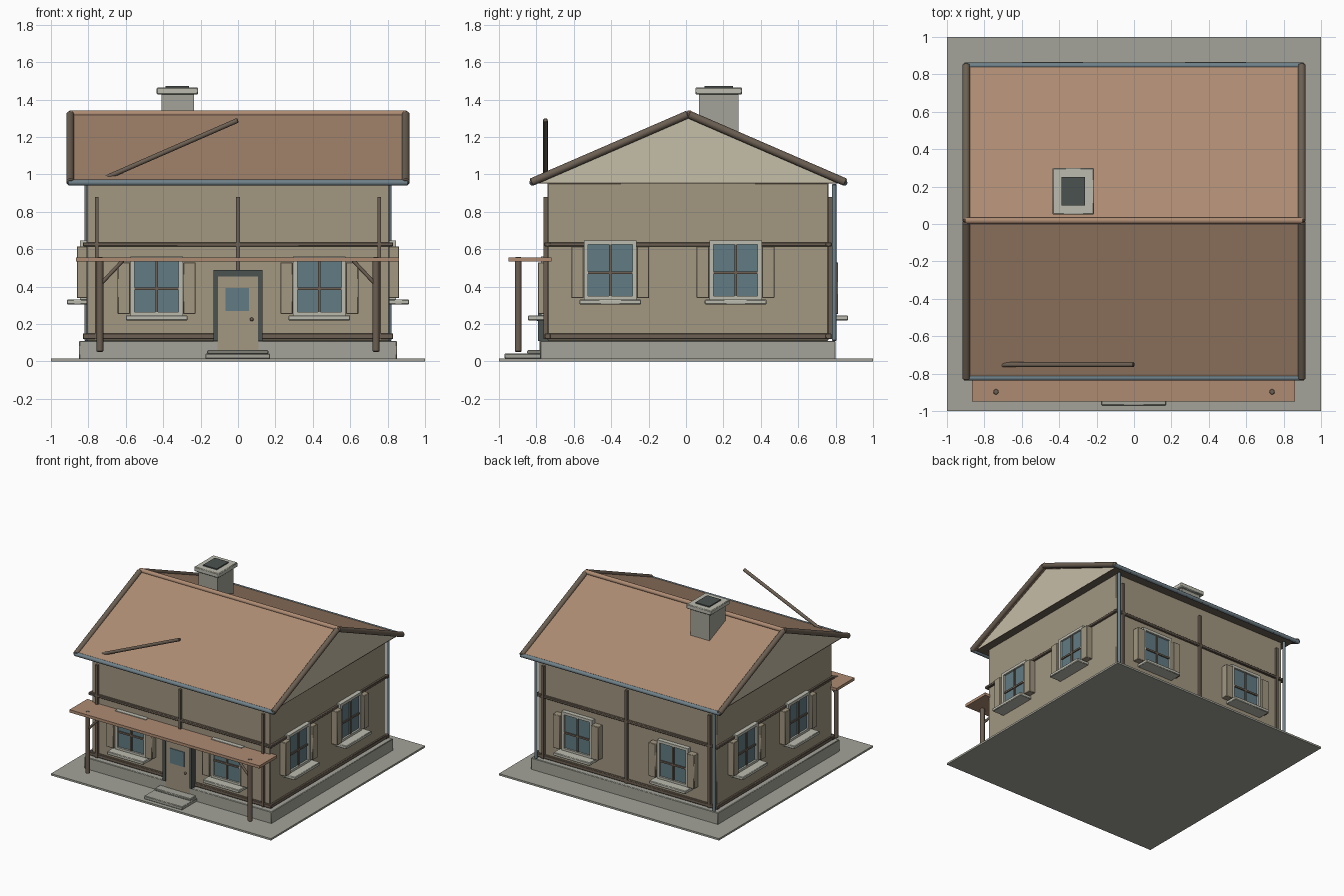
import bpy, math
from mathutils import Vector, Matrix

if "Cube" in bpy.data.objects:
    bpy.data.objects.remove(bpy.data.objects["Cube"])


def material(name, rgb):
    m = bpy.data.materials.new(name)
    m.diffuse_color = (*rgb, 1)
    m.use_nodes = True
    m.node_tree.nodes["Principled BSDF"].inputs["Base Color"].default_value = m.diffuse_color
    return m


WALL = material("wall", (0.36, 0.31, 0.22))
CREAM = material("cream", (0.56, 0.51, 0.39))
STONE = material("stone", (0.37, 0.37, 0.32))
TRIM = material("pale_trim", (0.50, 0.50, 0.43))
TILE = material("roof_tile", (0.42, 0.26, 0.17))
WOOD = material("dark_wood", (0.15, 0.115, 0.085))
METAL = material("gutter_metal", (0.16, 0.22, 0.25))
GLASS = material("glass", (0.12, 0.20, 0.23))
DARK = material("dark_frame", (0.07, 0.085, 0.08))


def mesh_object(name, verts, faces, mat):
    me = bpy.data.meshes.new(name)
    me.from_pydata(verts, [], faces)
    me.materials.append(mat)
    ob = bpy.data.objects.new(name, me)
    bpy.context.collection.objects.link(ob)
    return ob


def box(name, x, y, z, mat, frame=None, bevel=0):
    """Box from (min, max) ranges, optionally placed by a frame matrix."""
    v = [Vector((a, b, c)) for a in x for b in y for c in z]
    f = [(0, 1, 3, 2), (4, 6, 7, 5), (0, 4, 5, 1), (2, 3, 7, 6), (0, 2, 6, 4), (1, 5, 7, 3)]
    ob = mesh_object(name, v, f, mat)
    if frame:
        ob.matrix_world = frame
    if bevel:
        b = ob.modifiers.new("bevel", 'BEVEL')
        b.width, b.segments = bevel, 1
    return ob


def rod(name, a, b, r, mat, sides=12):
    """Round bar between two points."""
    a, b = Vector(a), Vector(b)
    d = b - a
    bpy.ops.mesh.primitive_cylinder_add(vertices=sides, radius=r, depth=d.length, location=(a + b) / 2)
    ob = bpy.context.object
    ob.rotation_euler = d.to_track_quat('Z', 'Y').to_euler()
    ob.name = name
    ob.data.materials.append(mat)
    m = ob.modifiers.new("bevel", 'BEVEL')
    m.width, m.segments, m.limit_method = r * 0.3, 1, 'ANGLE'
    m.angle_limit = math.radians(50)
    return ob


def prism(name, profile, x0, x1, mat):
    """Side (y, z) profile extruded along x."""
    n = len(profile)
    v = [(x, y, z) for x in (x0, x1) for y, z in profile]
    f = [tuple(range(n))[::-1], tuple(range(n, 2 * n))]
    f += [(i, (i + 1) % n, n + (i + 1) % n, n + i) for i in range(n)]
    return mesh_object(name, v, f, mat)


# ground, foundation, walls
box("ground_slab", (-1, 1), (-1, 1), (0, 0.015), STONE)
box("foundation", (-0.85, 0.85), (-0.78, 0.80), (0.01, 0.11), STONE, bevel=0.004)
box("walls", (-0.81, 0.81), (-0.74, 0.762), (0.11, 0.955), WALL, bevel=0.005)

# roof: gable body, soffit, two tiled slopes
RIDGE = (0.012, 1.322)
prism("gable", [(-0.80, 0.957), (0.825, 0.957), (0.012, 1.31)], -0.875, 0.875, CREAM)
box("soffit", (-0.875, 0.875), (-0.81, 0.835), (0.952, 0.96), WOOD)
for side, ye in (("front", -0.83), ("back", 0.855)):
    prism("roof_slope_" + side, [(ye, 0.962), RIDGE, (RIDGE[0], 1.30), (ye, 0.942)], -0.885, 0.885, TILE)
    rod("gutter_" + side, (-0.91, ye + 0.008 * (1 if ye < 0 else -1), 0.956),
        (0.91, ye + 0.008 * (1 if ye < 0 else -1), 0.956), 0.016, METAL)
    for s in (-1, 1):
        rod("rake_board_" + side, (s * 0.897, ye, 0.957), (s * 0.897, RIDGE[0], 1.322), 0.021, WOOD)
rod("ridge_cap", (-0.905, 0.018, 1.325), (0.905, 0.018, 1.325), 0.018, TILE)
rod("loose_pole", (-0.75, -0.752, 0.963), (0, -0.752, 1.29), 0.013, WOOD)

# chimney
box("chimney", (-0.41, -0.235), (0.07, 0.28), (1.12, 1.44), STONE)
box("chimney_cap", (-0.435, -0.213), (0.05, 0.30), (1.428, 1.465), TRIM, bevel=0.005)
box("chimney_flue", (-0.387, -0.262), (0.10, 0.252), (1.44, 1.474), DARK)

# horizontal timber belts
for name, z0, z1, p in (("mid_belt", 0.615, 0.637, 0.018), ("base_belt", 0.12, 0.15, 0.016)):
    for side, y in (("front", -0.74), ("back", 0.762)):
        box(name + "_" + side, (-0.83, 0.83), (y - p, y + p), (z0, z1), WOOD, bevel=0.004)
    for s in (-1, 1):
        box(name + "_side", (s * 0.81 - p, s * 0.81 + p), (-0.755, 0.777), (z0, z1), WOOD, bevel=0.004)

# vertical wall timbers and rear downspouts
for y in (-0.75, 0.772):
    for x in (-0.755, 0, 0.755):
        z0 = 0.47 if (y < 0 and x == 0) else 0.12
        box("wall_timber", (x - 0.01, x + 0.01), (y - 0.011, y + 0.011), (z0, 0.88), WOOD)
for s in (-1, 1):
    rod("downspout", (s * 0.81, 0.792, 0.11), (s * 0.81, 0.792, 0.948), 0.012, METAL)


def window(pos, angle):
    """Local frame: x along the wall, -y outward, origin at bottom centre of the frame."""
    m = Matrix.Translation(pos) @ Matrix.Rotation(angle, 4, 'Z')
    w, h, t = 0.14, 0.32, 0.022
    for s in (-1, 1):
        a, b = sorted((s * w, s * (w - t)))
        box("window_jamb", (a, b), (-0.035, 0.01), (0, h), TRIM, m)
        a, b = sorted((s * (w + 0.002), s * (w + 0.068)))
        box("shutter", (a, b), (-0.052, 0.005), (0.012, 0.288), WALL, m, 0.003)
    for z in (0, h - t):
        box("window_rail", (-w + t, w - t), (-0.035, 0.01), (z, z + t), TRIM, m)
    box("window_pane", (-w + t, w - t), (-0.02, 0.01), (t, h - t), GLASS, m)
    box("muntin_upright", (-0.007, 0.007), (-0.03, 0), (t, h - t), WOOD, m)
    box("muntin_cross", (-w + t, w - t), (-0.029, 0), (0.14, 0.154), WOOD, m)
    box("window_sill", (-0.165, 0.165), (-0.105, 0.01), (-0.022, 0.004), TRIM, m, 0.004)


for x in (-0.435, 0.435):
    window((x, -0.74, 0.242), 0)
    window((x, 0.762, 0.242), math.pi)
for y in (-0.405, 0.265):
    window((0.81, y, 0.327), math.pi / 2)
    window((-0.81, -y, 0.327), -math.pi / 2)

# door with surround, pane, knob and steps
box("door", (-0.11, 0.11), (-0.783, -0.73), (0.055, 0.455), WALL)
box("door_pane", (-0.066, 0.06), (-0.788, -0.77), (0.27, 0.392), GLASS)
for s in (-1, 1):
    a, b = sorted((s * 0.108, s * 0.132))
    box("door_jamb", (a, b), (-0.79, -0.73), (0.11, 0.49), DARK)
box("door_lintel", (-0.132, 0.132), (-0.79, -0.73), (0.455, 0.49), DARK)
bpy.ops.mesh.primitive_uv_sphere_add(segments=12, ring_count=8, radius=0.01, location=(0.073, -0.79, 0.225))
bpy.context.object.name = "door_knob"
bpy.context.object.data.materials.append(WOOD)
box("lower_step", (-0.175, 0.172), (-0.97, -0.77), (0.015, 0.042), STONE, bevel=0.004)
box("upper_step", (-0.165, 0.162), (-0.85, -0.77), (0.042, 0.06), STONE, bevel=0.004)

# porch canopy, posts and braces
box("porch_canopy", (-0.866, 0.86), (-0.95, -0.72), (0.534, 0.557), TILE)
for s in (-1, 1):
    x = s * 0.738
    rod("porch_post", (x, -0.897, 0.05), (x, -0.897, 0.559), 0.018, WOOD)
    rod("porch_brace", (x, -0.897, 0.41), (s * 0.615, -0.897, 0.54), 0.01, WOOD)

# smooth the round parts, keep edges sharp
bpy.ops.object.select_all(action='SELECT')
bpy.ops.object.shade_smooth_by_angle(angle=math.radians(35))
